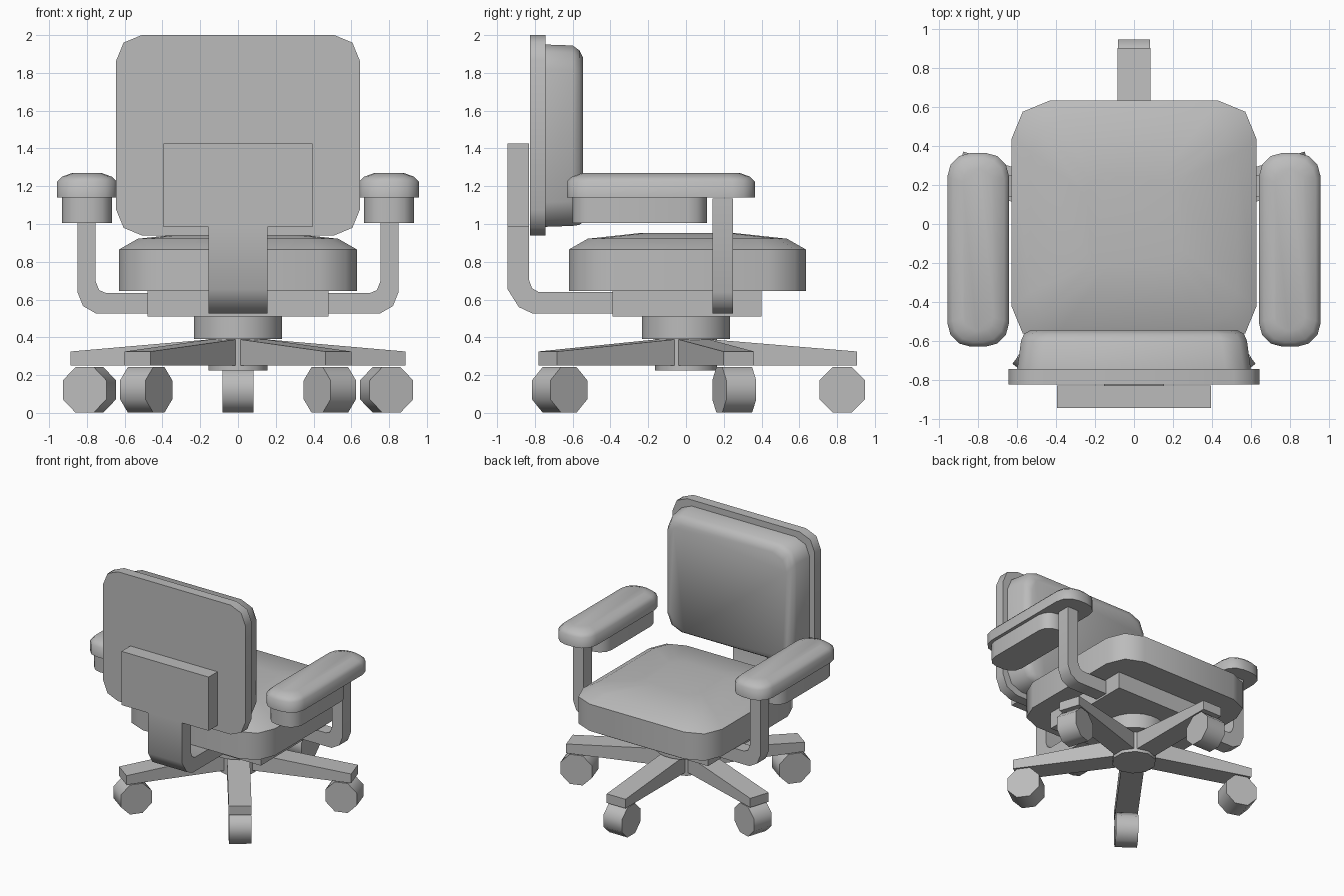
import bpy, bmesh, math
from mathutils import Vector, Matrix

cube = bpy.data.objects.get("Cube")
if cube:
    bpy.data.objects.remove(cube, do_unlink=True)

grey = bpy.data.materials.new("plain grey")
grey.use_nodes = True
GREY = (0.5, 0.5, 0.5, 1)
grey.diffuse_color = GREY
grey.node_tree.nodes["Principled BSDF"].inputs["Base Color"].default_value = GREY


def loft(name, rings, matrix=Matrix()):
    """Skin a stack of equal-length rings and cap both ends."""
    bm = bmesh.new()
    loops = [[bm.verts.new(matrix @ Vector(p)) for p in ring] for ring in rings]
    n = len(loops[0])
    for a, b in zip(loops, loops[1:]):
        for i in range(n):
            j = (i + 1) % n
            bm.faces.new((a[i], a[j], b[j], b[i]))
    bm.faces.new(loops[0][::-1])
    bm.faces.new(loops[-1])
    bmesh.ops.recalc_face_normals(bm, faces=bm.faces)
    mesh = bpy.data.meshes.new(name)
    bm.to_mesh(mesh)
    bm.free()
    mesh.materials.append(grey)
    obj = bpy.data.objects.new(name, mesh)
    bpy.context.collection.objects.link(obj)
    bpy.ops.object.select_all(action='DESELECT')
    obj.select_set(True)
    bpy.context.view_layer.objects.active = obj
    bpy.ops.object.shade_smooth_by_angle(angle=math.radians(50))
    return obj


def rounded(u0, u1, v0, v1, r, steps=2):
    """Outline of a rectangle with rounded corners."""
    pts = []
    corners = ((u1 - r, v1 - r), (u0 + r, v1 - r), (u0 + r, v0 + r), (u1 - r, v0 + r))
    for k, (u, v) in enumerate(corners):
        for s in range(steps + 1):
            a = math.pi / 2 * (k + s / steps)
            pts.append((u + r * math.cos(a), v + r * math.sin(a)))
    return pts


def pad(name, x0, x1, y0, y1, r, levels, steps=2):
    """Stack of rounded rectangles; levels are (inset, corner radius loss, z)."""
    return loft(name, [[(u, v, z) for u, v in
                        rounded(x0 + i, x1 - i, y0 + i, y1 - i, r - loss, steps)]
                       for i, loss, z in levels])


def box(name, x0, x1, y0, y1, z0, z1):
    ring = ((x0, y0), (x1, y0), (x1, y1), (x0, y1))
    return loft(name, [[(x, y, z) for x, y in ring] for z in (z0, z1)])


def drum(name, radius, half, sides, matrix):
    ring = [(i + 0.5) * math.tau / sides for i in range(sides)]
    return loft(name, [[(radius * math.cos(a), radius * math.sin(a), z) for a in ring]
                       for z in (-half, half)], matrix)


# Seat cushion, mounting plate and column
pad("seat_cushion", -0.63, 0.63, -0.62, 0.635, 0.2,
    ((0, 0, 0.645), (0, 0, 0.865), (0.1, 0.03, 0.922), (0.385, 0.1, 0.953)))
box("seat_plate", -0.48, 0.48, -0.39, 0.4, 0.51, 0.645)
drum("column", 0.235, 0.06, 24, Matrix.Translation((0, 0, 0.45)))
drum("base_hub", 0.165, 0.09, 10, Matrix.Translation((0, 0, 0.315)))

# Backrest shell and cushion
loft("backrest_shell", [[(x, y, z) for x, z in rounded(-0.645, 0.645, 0.94, 2, 0.135)]
                        for y in (-0.825, -0.745)])
loft("backrest_cushion",
     [[(x, y, z) for x, z in rounded(-w, w, low, high, 0.13)]
      for y, w, low, high in ((-0.745, 0.6, 0.985, 1.95), (-0.6, 0.58, 0.99, 1.945),
                              (-0.565, 0.565, 0.995, 1.92), (-0.545, 0.53, 1.01, 1.88))])

# Backrest support: mounting block and bent strap
box("backrest_block", -0.395, 0.395, -0.945, -0.83, 0.985, 1.425)
strap = ((-0.945, 0.99), (-0.945, 0.655), (-0.885, 0.56), (-0.81, 0.525), (-0.38, 0.525),
         (-0.38, 0.64), (-0.78, 0.64), (-0.815, 0.66), (-0.83, 0.7), (-0.83, 0.99))
loft("backrest_strap", [[(x, y, z) for y, z in strap] for x in (-0.155, 0.155)])

# Armrests on both sides
bracket = ((0.85, 1.135), (0.85, 0.64), (0.82, 0.565), (0.75, 0.525), (0.47, 0.525),
           (0.47, 0.635), (0.7, 0.635), (0.735, 0.65), (0.755, 0.7), (0.755, 1.135))
for side, s in (("left", 1), ("right", -1)):
    c = 0.8 * s
    pad(side + "_arm_pad", c - 0.158, c + 0.158, -0.63, 0.365, 0.12,
        ((0, 0, 1.14), (0, 0, 1.225), (0.025, 0.01, 1.25), (0.08, 0.05, 1.27)), 3)
    pad(side + "_arm_block", c - 0.132, c + 0.132, -0.6, 0.11, 0.1,
        ((0, 0, 1.005), (0, 0, 1.14)), 3)
    loft(side + "_arm_bracket", [[(s * x, y, z) for x, z in bracket] for y in (0.14, 0.25)])

# Five tapered legs, each with an eight-sided caster
for i in range(5):
    turn = Matrix.Rotation(math.radians(90 + 72 * i), 4, 'Z')
    loft("leg_%d" % (i + 1), [[(x, -0.085, 0.25), (x, 0.085, 0.25), (x, 0.085, z), (x, -0.085, z)]
                              for x, z in ((0, 0.4), (0.905, 0.325))], turn)
    axle = Matrix.Translation((0.827, 0, 0.122)) @ Matrix.Rotation(math.pi / 2, 4, 'X')
    drum("caster_%d" % (i + 1), 0.131, 0.083, 8, turn @ axle)
